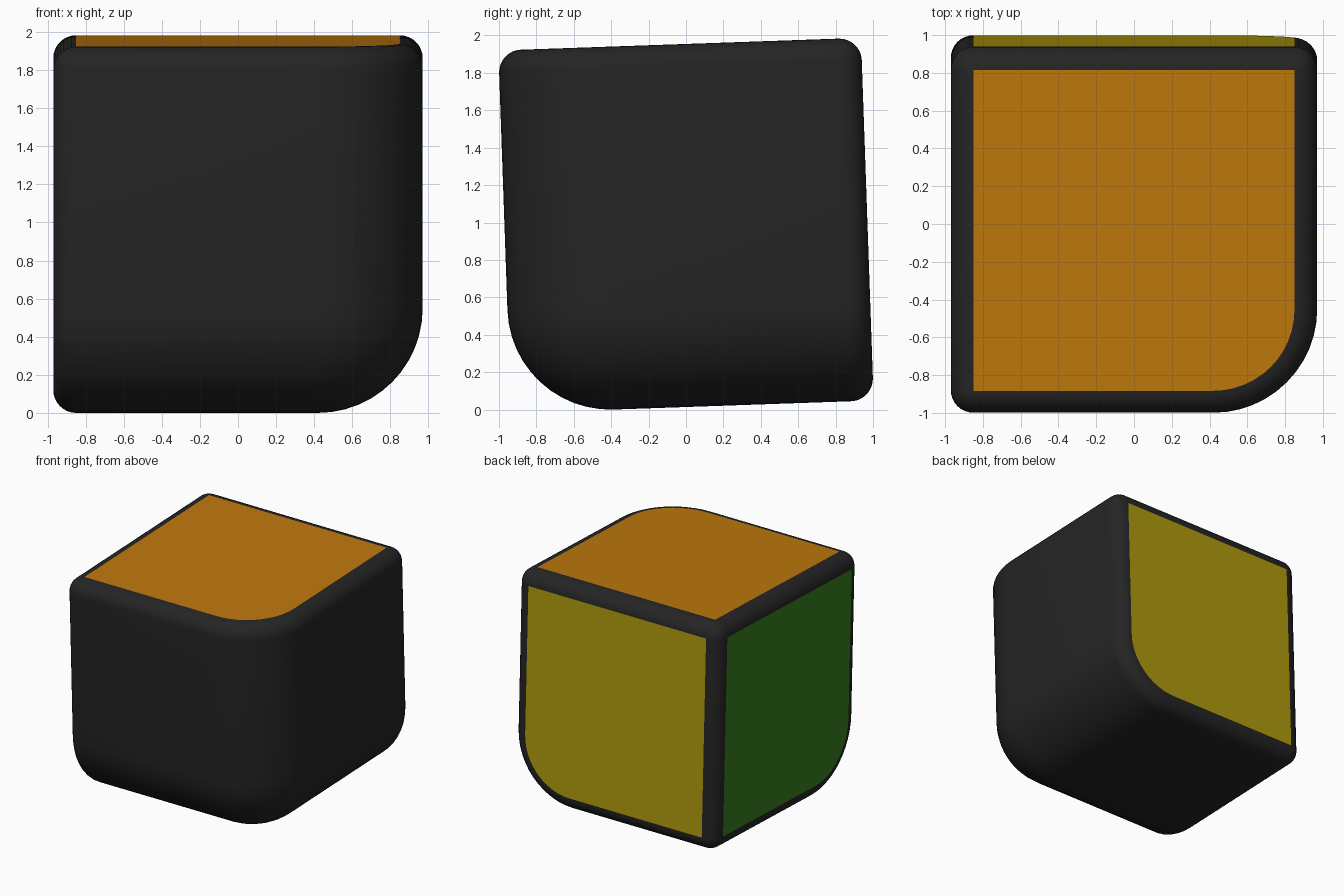
import bpy, bmesh, math
from mathutils import Matrix, Vector

if "Cube" in bpy.data.objects:
    bpy.data.objects.remove(bpy.data.objects["Cube"])

HALF, BIG, SMALL = 0.97, 0.55, 0.12


def material(name, rgb):
    m = bpy.data.materials.new(name)
    m.diffuse_color = (*rgb, 1)
    m.use_nodes = True
    m.node_tree.nodes["Principled BSDF"].inputs["Base Color"].default_value = m.diffuse_color
    return m


def round_edges(bm, edges, radius, segments):
    bmesh.ops.bevel(bm, geom=edges, offset=radius, offset_type='OFFSET',
                    segments=segments, profile=0.5, affect='EDGES',
                    clamp_overlap=False)
    bm.normal_update()


bm = bmesh.new()
bmesh.ops.create_cube(bm, size=2 * HALF)

# Large fillets on the three edges meeting at the front, right, bottom corner
corner = max(bm.verts, key=lambda v: v.co.dot(Vector((1, -1, -1))))
round_edges(bm, list(corner.link_edges), BIG, 12)

# Small fillets on every edge that is still sharp
sharp = [e for e in bm.edges if e.calc_face_angle(0) > math.radians(60)]
round_edges(bm, sharp, SMALL, 8)

# Coloured flat panels on the top, back and left; the rest is black plastic
panels = [Vector((0, 0, 1)), Vector((0, 1, 0)), Vector((-1, 0, 0))]
for f in bm.faces:
    f.smooth = True
    for i, d in enumerate(panels):
        if f.normal.dot(d) > 0.9999 and f.calc_area() > 1:
            f.material_index = i + 1
            f.smooth = False

# Slight backward tilt, then stand on the ground
bmesh.ops.rotate(bm, verts=bm.verts, cent=(0, 0, 0),
                 matrix=Matrix.Rotation(math.radians(2), 3, 'X'))
low = min(v.co.z for v in bm.verts)
bmesh.ops.translate(bm, verts=bm.verts, vec=(0, 0, -low))

mesh = bpy.data.meshes.new("corner_block")
bm.to_mesh(mesh)
bm.free()
for name, rgb in [("black_plastic", (0.018, 0.018, 0.018)),
                  ("orange_panel", (0.52, 0.19, 0.004)),
                  ("yellow_panel", (0.43, 0.32, 0.004)),
                  ("green_panel", (0.04, 0.21, 0.012))]:
    mesh.materials.append(material(name, rgb))
block = bpy.data.objects.new("corner_block", mesh)
bpy.context.collection.objects.link(block)
